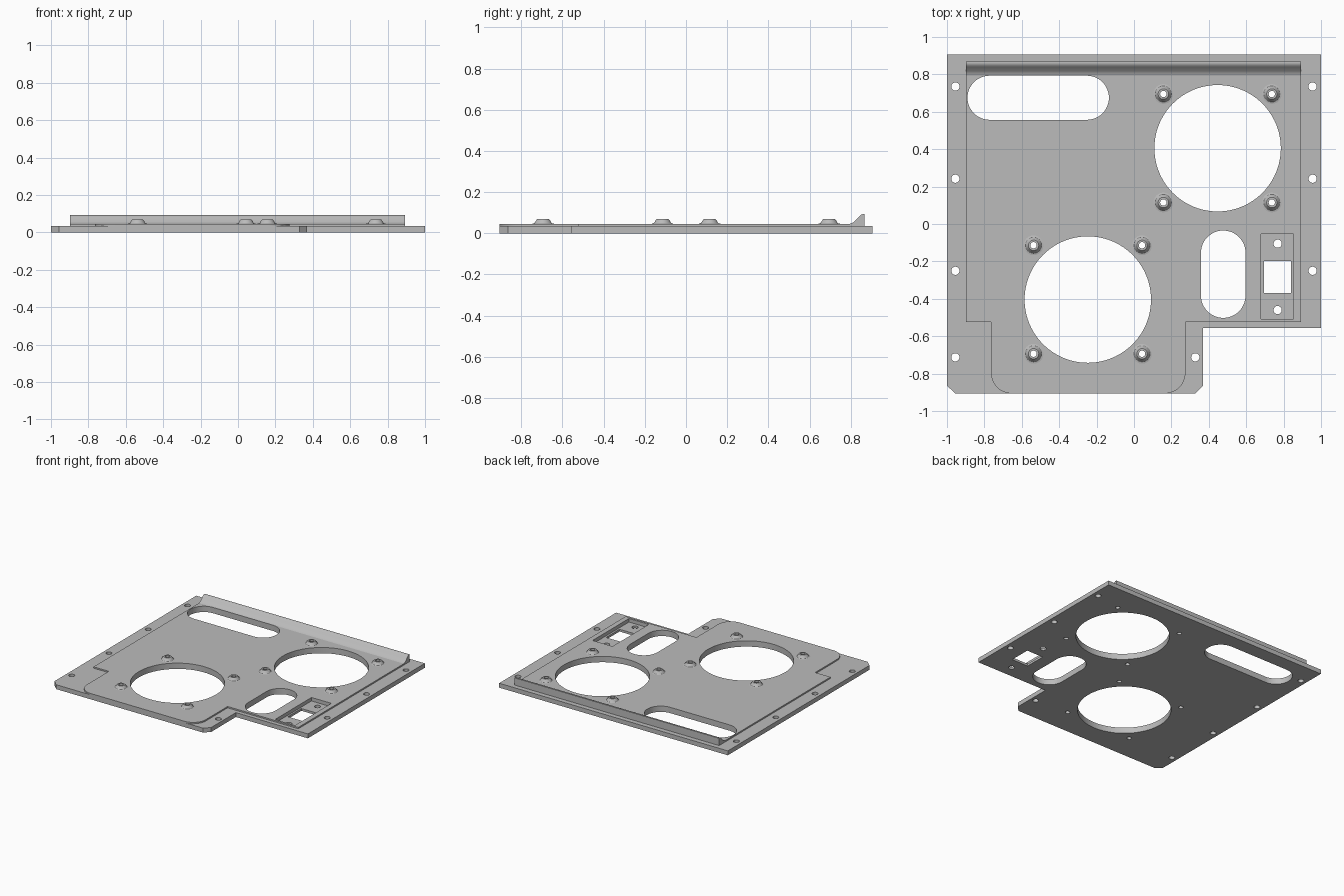
import bpy, bmesh
from math import pi, cos, sin

cube = bpy.data.objects.get("Cube")
if cube:
    bpy.data.objects.remove(cube, do_unlink=True)

grey = bpy.data.materials.new("plate grey")
grey.use_nodes = True
COLOUR = (0.5, 0.5, 0.5, 1)
grey.diffuse_color = COLOUR
grey.node_tree.nodes["Principled BSDF"].inputs["Base Color"].default_value = COLOUR

STEP_Z, TOP_Z, BOSS_Z, POCKET_Z = 0.035, 0.046, 0.069, 0.018


def arc(x, y, r, start, end, n):
    """Points along an arc, in quarter turns."""
    return [(x + r * cos(a), y + r * sin(a))
            for a in ((start + (end - start) * i / n) * pi / 2 for i in range(n + 1))]


def circle(x, y, r, n):
    return arc(x, y, r, 0, 4, n)[:-1]


def rect(x0, x1, y0, y1):
    return [(x0, y0), (x1, y0), (x1, y1), (x0, y1)]


def slot(x0, x1, y0, y1):
    """Rectangle with fully rounded ends along its longer side."""
    r = min(x1 - x0, y1 - y0) / 2
    if x1 - x0 > y1 - y0:
        return arc(x1 - r, y0 + r, r, -1, 1, 24) + arc(x0 + r, y0 + r, r, 1, 3, 24)
    return arc(x0 + r, y1 - r, r, 0, 2, 24) + arc(x0 + r, y0 + r, r, 2, 4, 24)


def finish(name, bm, smooth=True):
    bmesh.ops.recalc_face_normals(bm, faces=bm.faces)
    mesh = bpy.data.meshes.new(name)
    bm.to_mesh(mesh)
    bm.free()
    obj = bpy.data.objects.new(name, mesh)
    bpy.context.collection.objects.link(obj)
    mesh.materials.append(grey)
    if smooth:
        bpy.ops.object.select_all(action='DESELECT')
        obj.select_set(True)
        bpy.context.view_layer.objects.active = obj
        bpy.ops.object.shade_smooth_by_angle(angle=pi / 6)
    return obj


def plate(name, loops, z0, z1, smooth=True):
    """Flat sheet: the first loop is the outline, the others are holes."""
    bm = bmesh.new()
    for loop in loops:
        vs = [bm.verts.new((x, y, z0)) for x, y in loop]
        for a, b in zip(vs, vs[1:] + vs[:1]):
            bm.edges.new((a, b))
    bmesh.ops.triangle_fill(bm, use_beauty=True, edges=bm.edges[:], normal=(0, 0, 1))
    ext = bmesh.ops.extrude_face_region(bm, geom=bm.faces[:], use_keep_orig=True)
    top = [v for v in ext["geom"] if isinstance(v, bmesh.types.BMVert)]
    bmesh.ops.translate(bm, verts=top, vec=(0, 0, z1 - z0))
    return finish(name, bm, smooth)


# Openings shared by both layers
fans = [(0.447, 0.405), (-0.247, -0.404)]
openings = [circle(x, y, 0.338, 96) for x, y in fans]
openings += [slot(-0.89, -0.134, 0.557, 0.793), slot(0.358, 0.596, -0.502, -0.035)]
bosses = [(x + sx * 0.29, y + sy * 0.29) for x, y in fans for sx in (-1, 1) for sy in (-1, 1)]
openings += [circle(x, y, 0.017, 24) for x, y in bosses]

# Base plate with rim holes and the socket cutout
rim_holes = [(x, y) for x in (-0.955, 0.955) for y in (0.735, 0.242, -0.25)]
rim_holes += [(-0.955, -0.713), (0.328, -0.713), (0.768, -0.105), (0.768, -0.46)]
base_outline = [(-1, 0.906), (-1, -0.864), (-0.956, -0.906), (0.328, -0.906),
                (0.37, -0.864), (0.37, -0.555), (1, -0.555), (1, 0.906)]
base = plate("base_plate", [base_outline, rect(0.694, 0.839, -0.368, -0.199)] + openings
             + [circle(x, y, 0.022, 24) for x, y in rim_holes], 0, STEP_Z)

# Sunken pocket around the socket
pocket = rect(0.68, 0.854, -0.507, -0.053)
cutter = plate("pocket_cutter", [pocket], POCKET_Z, 0.1, smooth=False)
cutter.hide_render = True
cut = base.modifiers.new("pocket", 'BOOLEAN')
cut.operation, cut.solver, cut.object = 'DIFFERENCE', 'EXACT', cutter
bpy.context.view_layer.objects.active = base
bpy.ops.object.modifier_apply(modifier=cut.name)
bpy.data.objects.remove(cutter, do_unlink=True)

# Raised panel
LEFT, RIGHT, BACK = -0.898, 0.894, 0.868
panel_outline = [(LEFT, BACK), (LEFT, -0.523), (-0.764, -0.523)]
panel_outline += arc(-0.654, -0.796, 0.11, 2, 3, 12) + arc(0.165, -0.796, 0.11, 3, 4, 12)
panel_outline += [(0.275, -0.523), (RIGHT, -0.523), (RIGHT, BACK)]
plate("raised_panel", [panel_outline, pocket] + openings, STEP_Z, TOP_Z)

# Upturned lip along the back edge
lip_profile = [(0.795, TOP_Z), (0.807, 0.05), (0.818, 0.057), (0.839, 0.08), (0.847, 0.088),
               (0.855, 0.092), (0.862, 0.093), (BACK, 0.092), (BACK, TOP_Z)]
bm = bmesh.new()
face = bm.faces.new([bm.verts.new((LEFT, y, z)) for y, z in lip_profile])
ext = bmesh.ops.extrude_face_region(bm, geom=[face], use_keep_orig=True)
bmesh.ops.translate(bm, vec=(RIGHT - LEFT, 0, 0),
                    verts=[v for v in ext["geom"] if isinstance(v, bmesh.types.BMVert)])
finish("back_lip", bm)

# Screw bosses: turned profile with a flared foot
boss_profile = [(0.053, TOP_Z), (0.044, 0.048), (0.039, 0.053), (0.036, 0.06),
                (0.028, BOSS_Z), (0.017, BOSS_Z), (0.017, TOP_Z)]
for i, (x, y) in enumerate(bosses, 1):
    bm = bmesh.new()
    vs = [bm.verts.new((x + r, y, z)) for r, z in boss_profile]
    edges = [bm.edges.new(pair) for pair in zip(vs, vs[1:])]
    bmesh.ops.spin(bm, geom=vs + edges, cent=(x, y, 0), axis=(0, 0, 1), angle=2 * pi, steps=24)
    bmesh.ops.remove_doubles(bm, verts=bm.verts, dist=1e-5)
    finish(f"screw_boss_{i}", bm)
